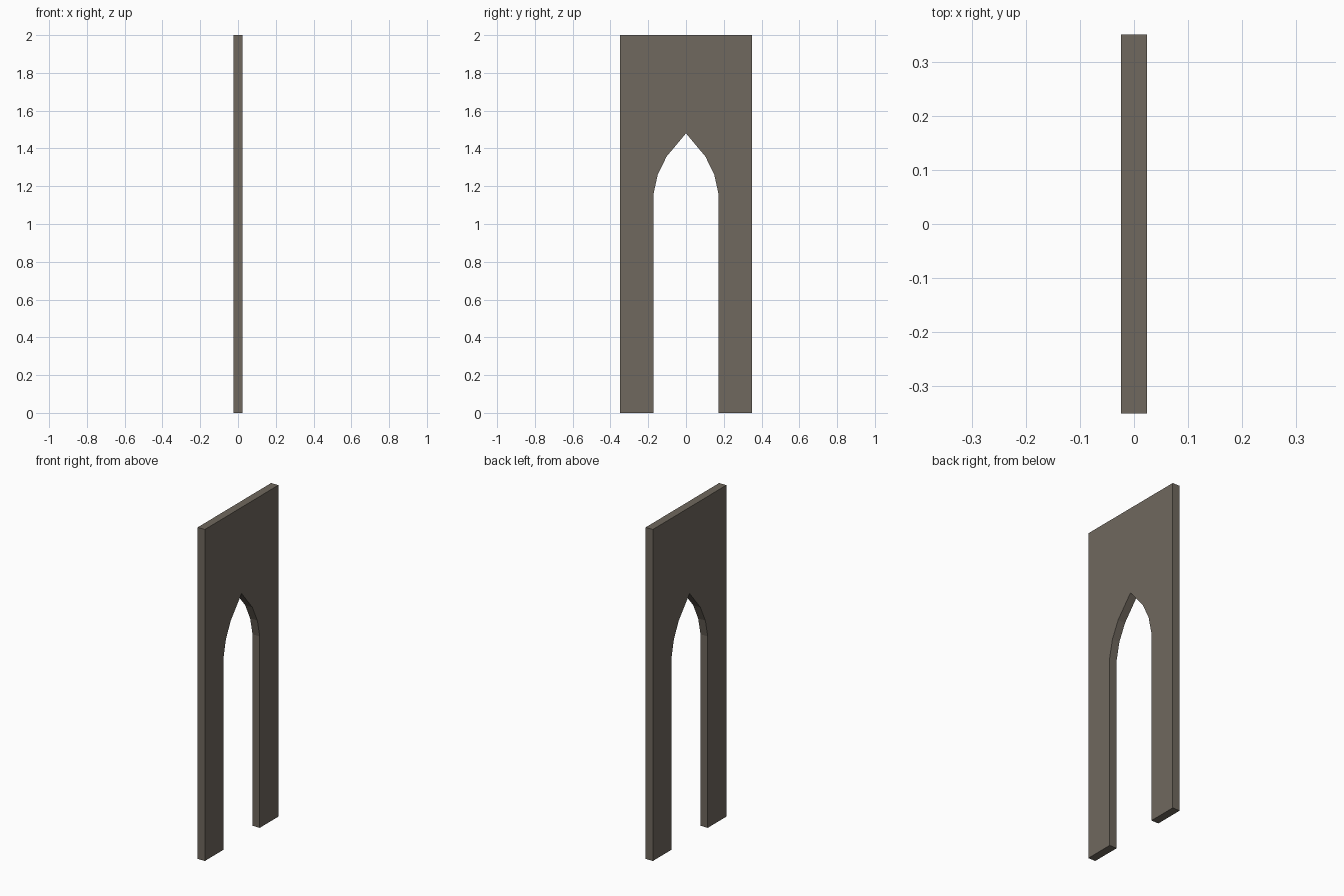
import bpy
import bmesh

if "Cube" in bpy.data.objects:
    bpy.data.objects.remove(bpy.data.objects["Cube"])

HALF_T = 0.024   # half thickness of the slab
HALF_W = 0.35    # half width of the slab
HEIGHT = 2.0

stone = bpy.data.materials.new("warm grey stone")
stone.diffuse_color = (0.16, 0.138, 0.112, 1)
stone.use_nodes = True
stone.node_tree.nodes["Principled BSDF"].inputs["Base Color"].default_value = stone.diffuse_color

# Right half of the pointed opening, from floor to just below the apex
half_arch = [(0.173, 0.0), (0.173, 1.155), (0.15, 1.26), (0.103, 1.357)]
apex = [(0.0, 1.48)]
arch = half_arch + apex + [(-y, z) for y, z in reversed(half_arch)]

# Outline of the whole panel: arch, then around the outside
outline = arch + [(-HALF_W, 0), (-HALF_W, HEIGHT), (HALF_W, HEIGHT), (HALF_W, 0)]

# Extrude the outline through the thickness
bm = bmesh.new()
face = bm.faces.new([bm.verts.new((-HALF_T, y, z)) for y, z in outline])
result = bmesh.ops.extrude_face_region(bm, geom=[face], use_keep_orig=True)
moved = [v for v in result["geom"] if isinstance(v, bmesh.types.BMVert)]
bmesh.ops.translate(bm, verts=moved, vec=(2 * HALF_T, 0, 0))
bmesh.ops.recalc_face_normals(bm, faces=bm.faces)
bmesh.ops.triangulate(bm, faces=[f for f in bm.faces if len(f.verts) > 4])

mesh = bpy.data.meshes.new("arched_panel")
bm.to_mesh(mesh)
bm.free()
mesh.materials.append(stone)
bpy.context.collection.objects.link(bpy.data.objects.new("arched_panel", mesh))
